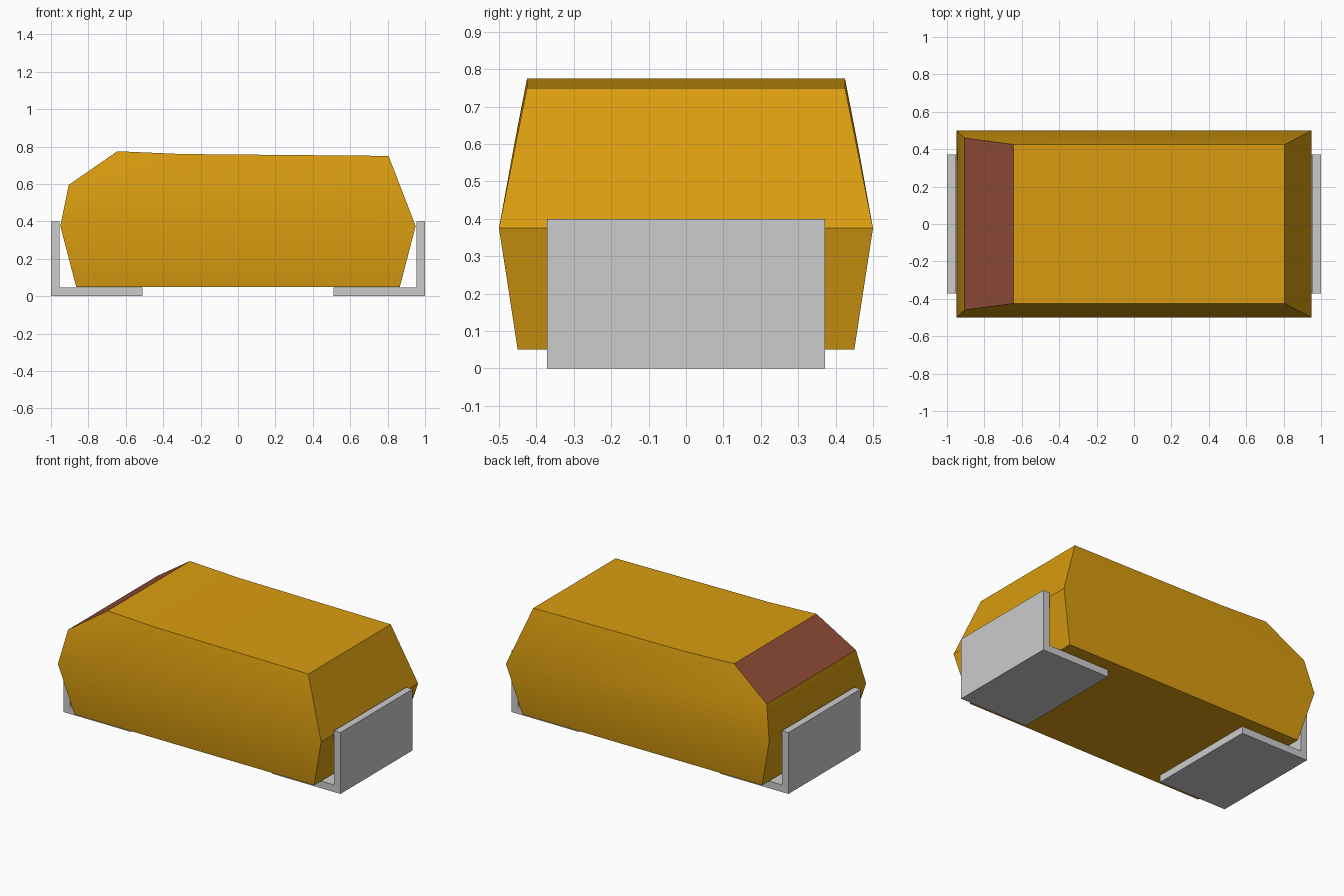
import bpy
import bmesh
import math

cube = bpy.data.objects.get("Cube")
if cube:
    bpy.data.objects.remove(cube, do_unlink=True)


def material(name, rgb):
    m = bpy.data.materials.new(name)
    m.use_nodes = True
    m.diffuse_color = (*rgb, 1)
    m.node_tree.nodes["Principled BSDF"].inputs["Base Color"].default_value = (*rgb, 1)
    return m


amber = material("amber", (0.70, 0.337, 0.005))
brick = material("brick_red", (0.283, 0.07, 0.037))
grey = material("light_grey", (0.604, 0.604, 0.604))


def extrude_profile(name, profile, side_loops, materials):
    """Skin a closed (x, z, half width) profile across y and cap both sides."""
    bm = bmesh.new()
    front = [bm.verts.new((x, -w, z)) for x, z, w in profile]
    back = [bm.verts.new((x, w, z)) for x, z, w in profile]
    n = len(profile)
    for i in range(n):
        j = (i + 1) % n
        bm.faces.new((front[i], back[i], back[j], front[j]))
    for loop in side_loops:
        bm.faces.new([front[i] for i in loop])
        bm.faces.new([back[i] for i in reversed(loop)])
    bmesh.ops.recalc_face_normals(bm, faces=bm.faces)
    mesh = bpy.data.meshes.new(name)
    bm.to_mesh(mesh)
    bm.free()
    for m in materials:
        mesh.materials.append(m)
    obj = bpy.data.objects.new(name, mesh)
    bpy.context.collection.objects.link(obj)
    return obj


# Moulded body: widest at mid height, chamfered at the marked end
body_profile = [
    (-0.865, 0.05, 0.45), (0.865, 0.05, 0.45), (0.95, 0.375, 0.5),
    (0.805, 0.75, 0.425), (-0.3, 0.76, 0.425), (-0.645, 0.775, 0.425),
    (-0.905, 0.595, 0.46), (-0.95, 0.375, 0.5),
]
body = extrude_profile("body", body_profile,
                       [(0, 1, 2, 7), (2, 3, 4, 5, 6, 7)], [amber, brick])

# Marking colour on the sloping chamfer
for face in body.data.polygons:
    if face.normal.x < -0.4 and face.normal.z > 0.5:
        face.material_index = 1

bpy.ops.object.select_all(action="DESELECT")
body.select_set(True)
bpy.context.view_layer.objects.active = body
bpy.ops.object.shade_smooth_by_angle(angle=math.radians(30))

# L-shaped end terminals, mirrored left and right
T, W = 0.046, 0.372
for side, s in (("left", 1), ("right", -1)):
    outline = [(0.51, 0), (1, 0), (1, 0.4), (1 - T, 0.4), (1 - T, T), (0.51, T)]
    extrude_profile(side + "_terminal", [(s * x, z, W) for x, z in outline],
                    [(0, 1, 4, 5), (1, 2, 3, 4)], [grey])
